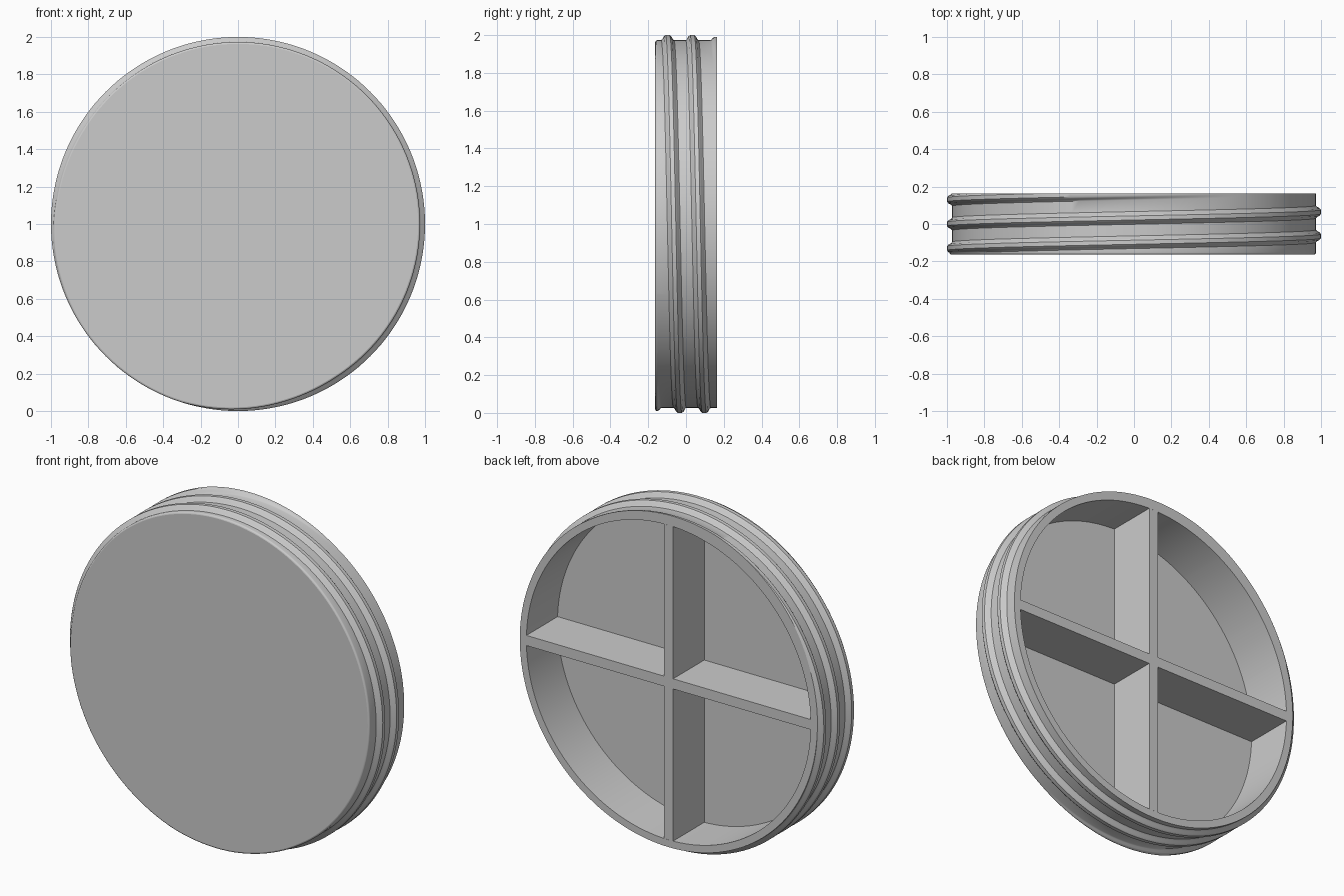
import bpy, bmesh, math

cube = bpy.data.objects.get("Cube")
if cube:
    bpy.data.objects.remove(cube)

HALF = 0.163          # half the depth of the plug
BODY_R = 0.973        # radius between the threads
THREAD_H = 0.027      # thread height
PITCH = 0.13
INNER_R = 0.93
FLOOR_Y = -0.128
BAR = 0.03            # half thickness of the ribs
FILLET = 0.01
STEPS = 144

grey = bpy.data.materials.new("plain grey")
grey.use_nodes = True
colour = (0.6, 0.6, 0.6, 1)
grey.diffuse_color = colour
grey.node_tree.nodes["Principled BSDF"].inputs["Base Color"].default_value = colour


def make_object(name, bm):
    bmesh.ops.recalc_face_normals(bm, faces=bm.faces)
    mesh = bpy.data.meshes.new(name)
    bm.to_mesh(mesh)
    bm.free()
    mesh.materials.append(grey)
    obj = bpy.data.objects.new(name, mesh)
    bpy.context.collection.objects.link(obj)
    return obj


def polar(angle, radius, y):
    return (radius * math.cos(angle), y, 1 - radius * math.sin(angle))


def extrude_rim(bm, edges, radius_change=0, radius=None, y=None):
    """Extrude an open rim and move it to a new radius and depth."""
    new = bmesh.ops.extrude_edge_only(bm, edges=edges)["geom"]
    for v in [g for g in new if isinstance(g, bmesh.types.BMVert)]:
        old = math.hypot(v.co.x, v.co.z - 1)
        k = (radius or old + radius_change) / old
        v.co = (v.co.x * k, v.co.y if y is None else y, 1 + (v.co.z - 1) * k)
    return [g for g in new if isinstance(g, bmesh.types.BMEdge)]


def rim_at(bm, y):
    return [e for e in bm.edges if e.is_boundary
            and all(abs(v.co.y - y) < 1e-4 for v in e.verts)]


# Helical outer wall: rounded ridge profile swept round, tapering at both ends
profile = [(-0.034, 0), (-0.026, 0.25), (-0.02, 0.72), (-0.011, 1),
           (0.011, 1), (0.02, 0.72), (0.026, 0.25), (0.034, 0)]
bm = bmesh.new()
columns = []
for i in range(STEPS + 1):
    angle = math.tau * i / STEPS
    column = []
    for turn in range(-3, 4):
        centre = PITCH * (turn + 0.5 + i / STEPS)
        taper = max(0, min(1, (0.174 - abs(centre)) / 0.018))
        for offset, height in profile:
            r = BODY_R + THREAD_H * taper * height
            column.append(bm.verts.new(polar(angle, r, centre + offset)))
    columns.append(column)
for a, b in zip(columns, columns[1:]):
    for j in range(len(a) - 1):
        bm.faces.new((a[j], a[j + 1], b[j + 1], b[j]))
bmesh.ops.remove_doubles(bm, verts=bm.verts, dist=1e-5)

# Trim the wall to depth
front_y = -HALF + FILLET
for y, direction in ((front_y, -1), (HALF, 1)):
    bmesh.ops.bisect_plane(bm, geom=bm.verts[:] + bm.edges[:] + bm.faces[:],
                           plane_co=(0, y, 0), plane_no=(0, direction, 0),
                           clear_outer=True)
bmesh.ops.remove_doubles(bm, verts=bm.verts, dist=1e-5)

# Rounded front edge and closed front face
rim = rim_at(bm, front_y)
for s in range(1, 4):
    a, b = math.pi / 6 * (s - 1), math.pi / 6 * s
    rim = extrude_rim(bm, rim, FILLET * (math.cos(b) - math.cos(a)),
                      y=front_y - FILLET * math.sin(b))
bmesh.ops.contextual_create(bm, geom=rim)

# Back rim, inner wall and recessed floor
rim = extrude_rim(bm, rim_at(bm, HALF), radius=INNER_R)
rim = extrude_rim(bm, rim, y=FLOOR_Y)
bmesh.ops.contextual_create(bm, geom=rim)
plug = make_object("threaded_plug", bm)

bpy.context.view_layer.objects.active = plug
plug.select_set(True)
bpy.ops.object.shade_smooth_by_angle(angle=math.radians(40))
for p in plug.data.polygons:
    if abs(p.normal.y) > 0.99:
        p.use_smooth = False

# Cross ribs: one plus-shaped outline extruded from floor to back
bm = bmesh.new()
end = math.sqrt(INNER_R ** 2 - BAR ** 2)
outline = []
for q in range(4):
    c, s = round(math.cos(q * math.pi / 2)), round(math.sin(q * math.pi / 2))
    for x, z in ((end, -BAR), (end, BAR), (BAR, BAR)):
        outline.append(bm.verts.new((x * c - z * s, FLOOR_Y, 1 + x * s + z * c)))
face = bm.faces.new(outline)
top = bmesh.ops.extrude_face_region(bm, geom=[face])["geom"]
bmesh.ops.translate(bm, vec=(0, HALF - FLOOR_Y, 0),
                    verts=[g for g in top if isinstance(g, bmesh.types.BMVert)])
make_object("cross_ribs", bm)
